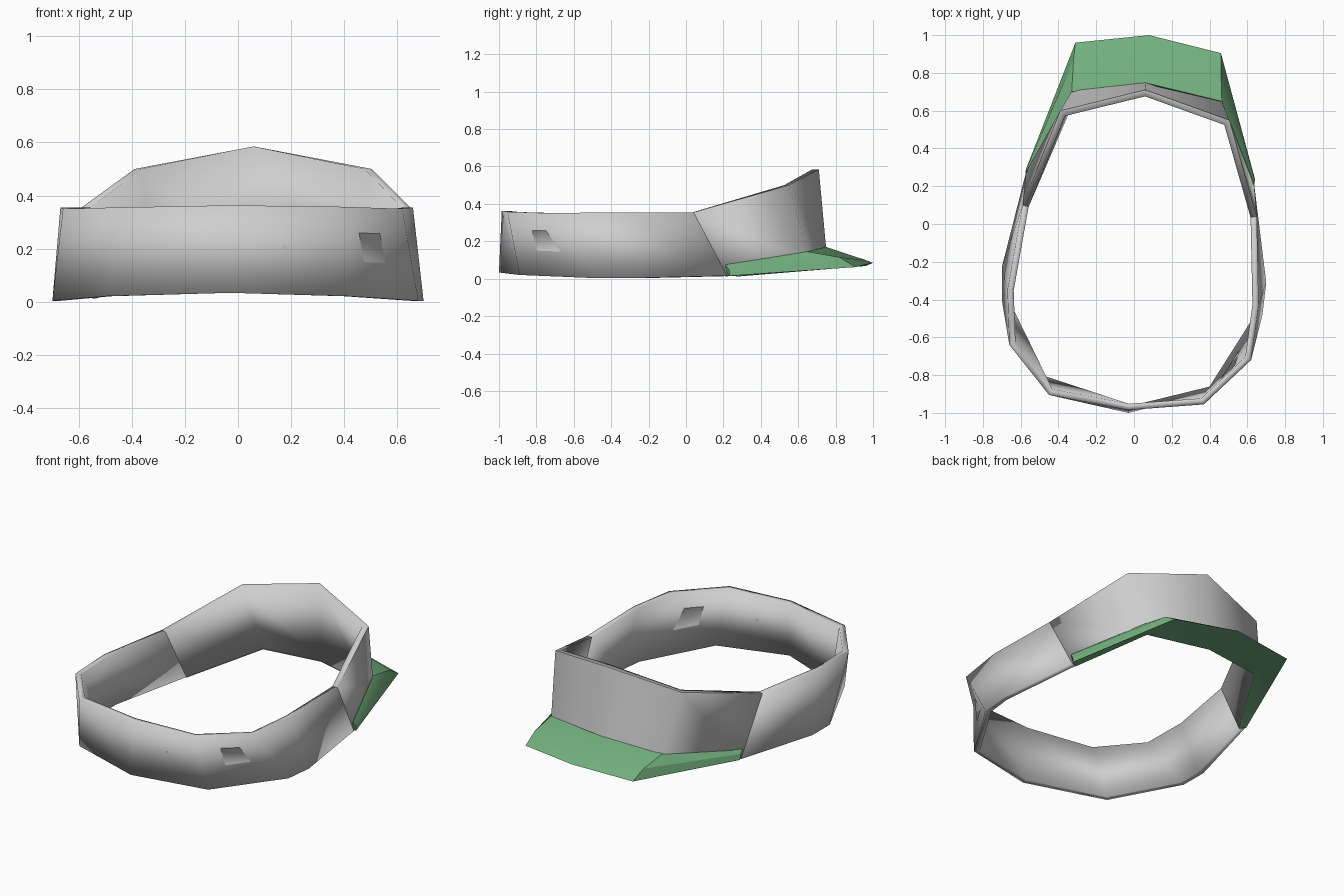
import bpy
from mathutils import Vector

cube = bpy.data.objects.get("Cube")
if cube:
    bpy.data.objects.remove(cube, do_unlink=True)


def make_material(name, rgb):
    mat = bpy.data.materials.new(name)
    mat.use_nodes = True
    mat.diffuse_color = (*rgb, 1)
    mat.node_tree.nodes["Principled BSDF"].inputs["Base Color"].default_value = (*rgb, 1)
    return mat


grey = make_material("light grey", (0.62, 0.62, 0.62))
green = make_material("soft green", (0.17, 0.44, 0.21))

# Outlines of the headband, from the back centre round by the left side
top = [(.06, .71, .585), (.505, .55, .5), (.65, .04, .355), (.66, -.43, .355),
       (.62, -.72, .35), (.37, -.955, .358), (-.03, -.985, .363), (-.45, -.905, .355),
       (-.66, -.64, .35), (-.67, -.35, .355), (-.59, .1, .355), (-.39, .6, .5)]
bottom = [(.06, .755, .1), (.46, .66, .095), (.635, .22, .015), (.7, -.31, .003),
          (.68, -.48, .003), (.42, -.89, .02), (-.03, -1, .033), (-.5, -.83, .02),
          (-.7, -.4, .003), (-.7, -.23, .003), (-.57, .28, .015), (-.325, .71, .095)]
top, bottom = [[Vector(p) for p in ring] for ring in (top, bottom)]


def inset(ring, width):
    """Mitred copy of a clockwise ring, moved inwards in plan."""
    result = []
    for i, p in enumerate(ring):
        a = (p - ring[i - 1]).to_2d().normalized()
        b = (ring[(i + 1) % len(ring)] - p).to_2d().normalized()
        t = a + b
        n = Vector((t.y, -t.x)).normalized()
        n *= width / max(n.dot(Vector((a.y, -a.x))), .5)
        result.append(p + Vector((n.x, n.y, 0)))
    return result


top_in, bottom_in = inset(top, .033), inset(bottom, .033)


def loft(name, sections, mat):
    """Skin closed cross-sections along an open path and cap both ends."""
    k, n = len(sections[0]), len(sections)
    faces = [(i * k + j, i * k + k + j, i * k + k + (j + 1) % k, i * k + (j + 1) % k)
             for i in range(n - 1) for j in range(k)]
    faces += [tuple(range(k)), tuple(reversed(range((n - 1) * k, n * k)))]
    mesh = bpy.data.meshes.new(name)
    mesh.from_pydata([p for s in sections for p in s], [], faces)
    mesh.materials.append(mat)
    obj = bpy.data.objects.new(name, mesh)
    bpy.context.collection.objects.link(obj)
    bpy.ops.object.select_all(action="DESELECT")
    obj.select_set(True)
    bpy.context.view_layer.objects.active = obj
    bpy.ops.object.mode_set(mode="EDIT")
    bpy.ops.mesh.select_all(action="SELECT")
    bpy.ops.mesh.normals_make_consistent(inside=False)
    bpy.ops.object.mode_set(mode="OBJECT")
    bpy.ops.object.shade_smooth()
    return obj


def wall(i):
    return [bottom[i], top[i], top_in[i], bottom_in[i]]


# Headband strip round the sides and front
loft("headband", [wall(i) for i in range(2, 11)], grey)

# Tall panel above the brim, crisp along its outer rims
around = [10, 11, 0, 1, 2]
panel = loft("tall_panel", [wall(i) for i in around], grey)
for edge in panel.data.edges:
    a, b = (v % 4 for v in edge.vertices)
    edge.use_edge_sharp = a == b and a < 2

# Brim: wall line, crease line and outer edge
wall_line = [(-.575, .27, .075), (-.33, .7, .145), (.06, .748, .17),
             (.465, .65, .145), (.637, .21, .075)]
crease = [(-.573, .285, .05), (-.32, .87, .115), (.08, .96, .1),
          (.46, .82, .115), (.64, .23, .05)]
edge_line = [(-.572, .29, .015), (-.31, .96, .068), (.08, 1, .085),
             (.46, .905, .062), (.641, .235, .015)]
drop = Vector((0, 0, -.004))
loft("brim", [(bottom_in[i] + drop, Vector(e), Vector(c), Vector(w))
              for i, e, c, w in zip(around, edge_line, crease, wall_line)], green)
bpy.ops.object.shade_smooth_by_angle(angle=.4)
